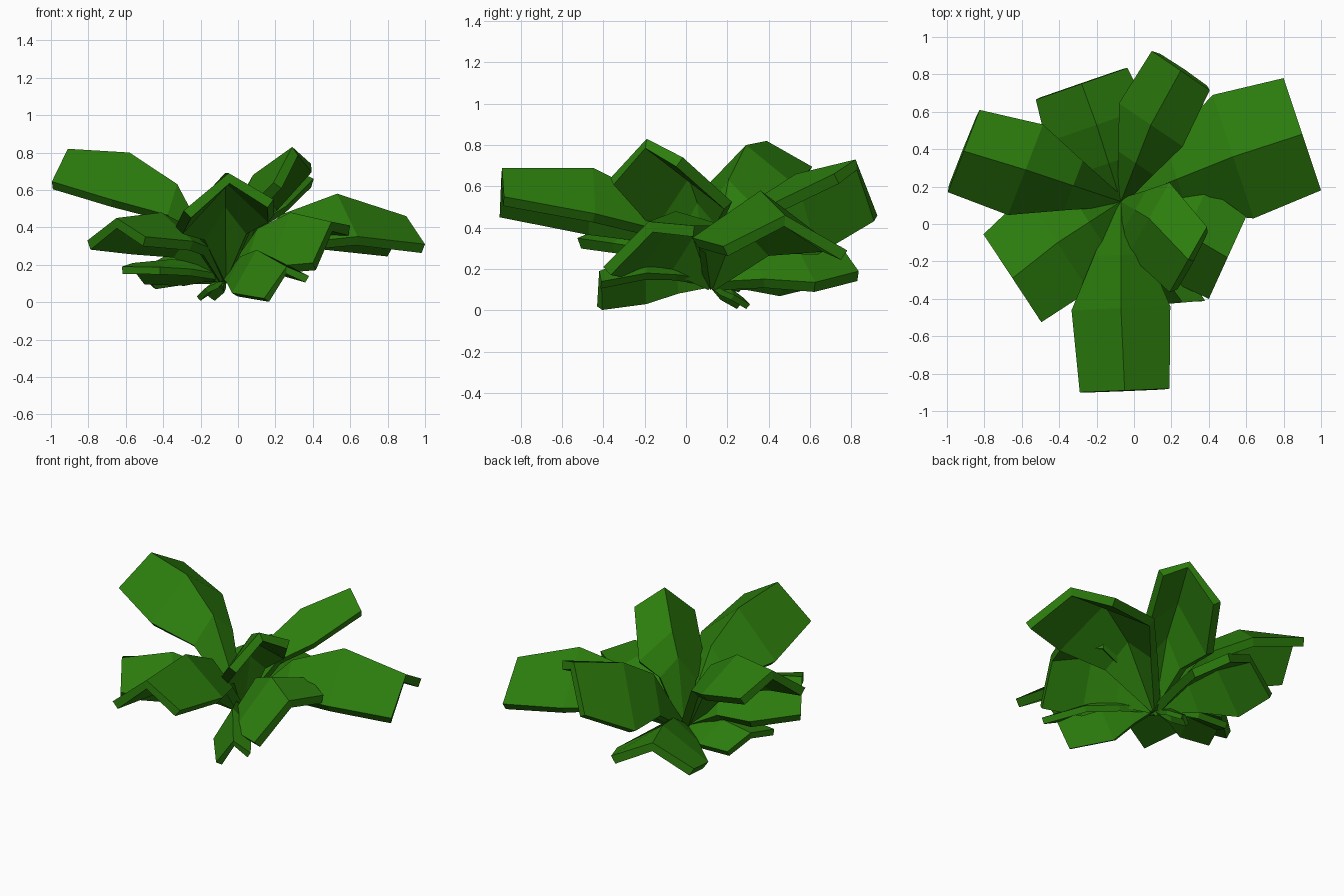
import bpy, bmesh
from mathutils import Vector

if "Cube" in bpy.data.objects:
    bpy.data.objects.remove(bpy.data.objects["Cube"])

green = bpy.data.materials.new("leaf_green")
green.diffuse_color = (0.025, 0.205, 0.004, 1)
green.use_nodes = True
green.node_tree.nodes["Principled BSDF"].inputs["Base Color"].default_value = green.diffuse_color

BASE = Vector((-0.07, 0.12, 0.15))
Z = Vector((0, 0, 1))


def leaf(name, mid, tip, side, droop, thick=0.055):
    """Folded thick leaf: a raised midrib with two drooping halves."""
    mid, tip, side = Vector(mid), Vector(tip), Vector(side)
    inner = BASE.lerp(mid, 0.5) + Z * 0.24 * (mid.z - BASE.z)
    # midrib point, width factor, droop factor
    stations = [(BASE, 0.12, 0.1), (inner, 0.6, 1.0), (mid, 1.1, 1.5), (tip, 1, 1)]
    bm = bmesh.new()
    rows = []
    for p, w, d in stations:
        drop = Z * droop * d
        rows.append([bm.verts.new(q) for q in (p - side * w - drop, p, p + side * w - drop)])
    for a, b in zip(rows, rows[1:]):
        for i in range(2):
            bm.faces.new((a[i], a[i + 1], b[i + 1], b[i]))
    bm.normal_update()
    if sum(f.normal.z * f.calc_area() for f in bm.faces) < 0:
        bmesh.ops.reverse_faces(bm, faces=bm.faces[:])
    me = bpy.data.meshes.new(name)
    bm.to_mesh(me)
    bm.free()
    me.materials.append(green)
    ob = bpy.data.objects.new(name, me)
    bpy.context.collection.objects.link(ob)
    m = ob.modifiers.new("thickness", 'SOLIDIFY')
    m.thickness, m.offset = thick, -1


# upper leaves
leaf("front_leaf", (-.07, -.45, .69), (-.05, -.89, .69), (.24, .01, .03), .17)
leaf("front_left_leaf", (-.41, -.10, .48), (-.65, -.29, .45), (.155, -.235, .01), .11)
leaf("left_leaf", (-.58, .29, .80), (-.91, .39, .82), (.085, .22, .025), .15)
leaf("back_leaf", (.09, .53, .66), (.25, .82, .73), (.155, -.105, .10), .17)
leaf("right_leaf", (.53, .36, .58), (.90, .48, .46), (.10, -.30, .01), .16)
leaf("upright_leaf", (.08, .03, .68), (.29, -.19, .83), (-.10, -.175, -.05), .14)
# lower leaves
leaf("front_right_leaf", (.28, -.05, .48), (.50, -.18, .43), (-.10, -.22, -.10), .12)
leaf("low_front_leaf", (.10, -.20, .28), (.26, -.42, .19), (.12, .01, .06), .11, .04)
leaf("back_left_leaf", (-.20, .53, .32), (-.28, .75, .31), (.245, .085, .01), .13)
leaf("low_left_leaf", (-.35, .10, .23), (-.56, .12, .21), (.06, .16, -.03), .05, .04)
leaf("small_drooping_leaf", (-.12, .20, .12), (-.17, .28, .06), (.05, .03, 0), .03, .03)
